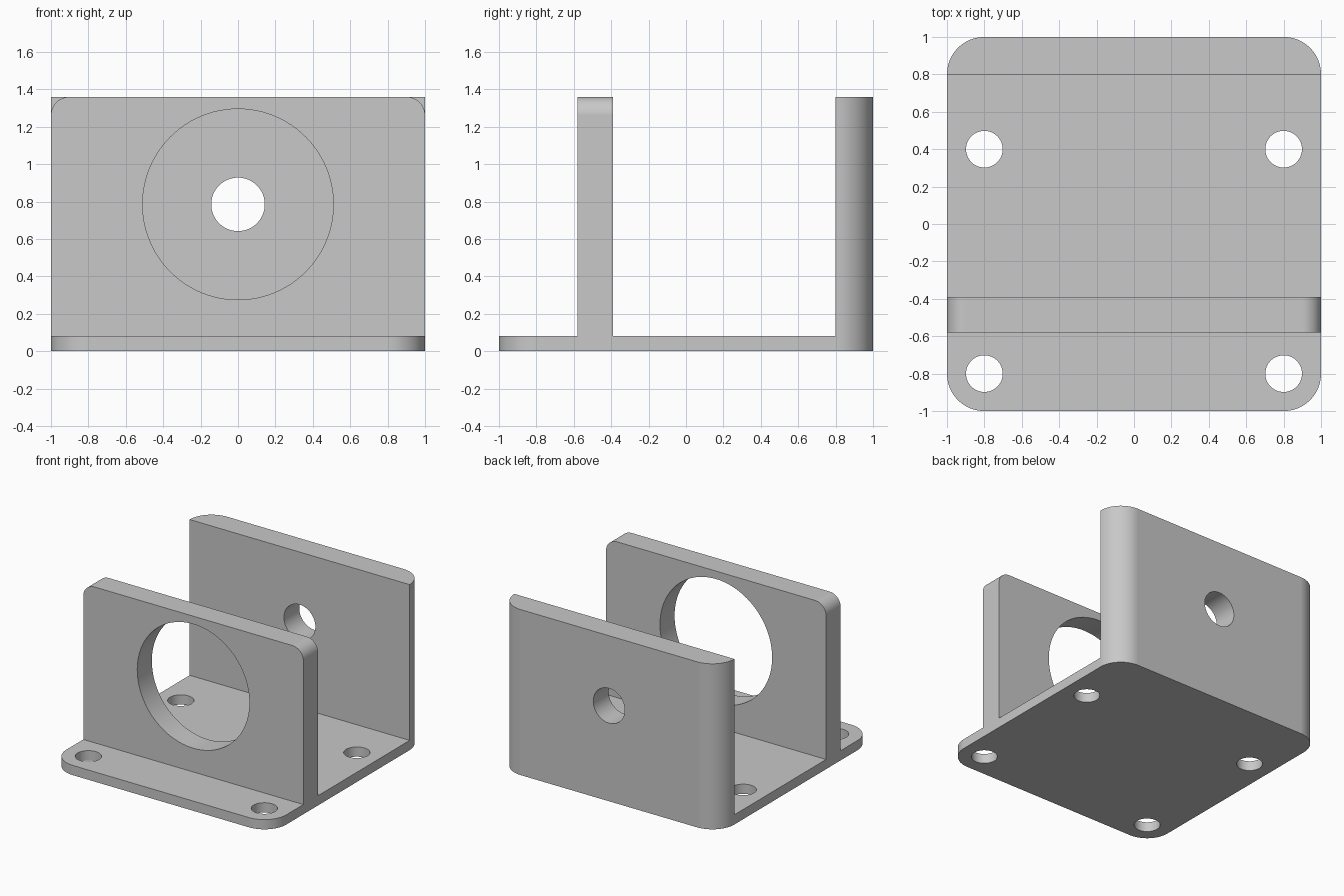
import bpy, bmesh, math

if "Cube" in bpy.data.objects:
    bpy.data.objects.remove(bpy.data.objects["Cube"])

grey = bpy.data.materials.new("plain grey")
grey.diffuse_color = (0.58, 0.58, 0.58, 1)
grey.use_nodes = True
grey.node_tree.nodes["Principled BSDF"].inputs["Base Color"].default_value = grey.diffuse_color


def arc(cx, cy, r, a0, a1, n):
    """Points on an arc, angles in degrees, both ends included."""
    return [(cx + r * math.cos(math.radians(a0 + (a1 - a0) * i / n)),
             cy + r * math.sin(math.radians(a0 + (a1 - a0) * i / n))) for i in range(n + 1)]


def prism(name, pts, axis, lo, hi):
    """Extrude a 2D outline along an axis: x takes (y, z), y takes (x, z), z takes (x, y)."""
    place = {"x": lambda a, b, d: (d, a, b),
             "y": lambda a, b, d: (a, d, b),
             "z": lambda a, b, d: (a, b, d)}[axis]
    bm = bmesh.new()
    low = [bm.verts.new(place(a, b, lo)) for a, b in pts]
    high = [bm.verts.new(place(a, b, hi)) for a, b in pts]
    bm.faces.new(low)
    bm.faces.new(high)
    for i in range(len(pts)):
        j = (i + 1) % len(pts)
        bm.faces.new((low[i], low[j], high[j], high[i]))
    bmesh.ops.recalc_face_normals(bm, faces=bm.faces)
    me = bpy.data.meshes.new(name)
    bm.to_mesh(me)
    bm.free()
    me.materials.append(grey)
    ob = bpy.data.objects.new(name, me)
    bpy.context.collection.objects.link(ob)
    return ob


def cut(ob, tool, op="DIFFERENCE"):
    """Apply a boolean and remove the helper."""
    bpy.context.view_layer.objects.active = ob
    mod = ob.modifiers.new("cut", "BOOLEAN")
    mod.operation, mod.object, mod.solver = op, tool, "EXACT"
    bpy.ops.object.modifier_apply(modifier=mod.name)
    bpy.data.objects.remove(tool)


def circle(cx, cy, r, n=64):
    return arc(cx, cy, r, 0, 360, n)[:-1]


# side profile: base plate with a front plate and a back wall
T, H = 0.08, 1.36
profile = [(-1.2, 0), (1.2, 0), (1.2, H), (0.8, H), (0.8, T),
           (-0.39, T), (-0.39, H), (-0.58, H), (-0.58, T), (-1.2, T)]
bracket = prism("mounting_bracket", profile, "x", -1.2, 1.2)

# rounded square footprint
plan = []
for sx, sy, a in ((1, 1, 0), (-1, 1, 90), (-1, -1, 180), (1, -1, 270)):
    plan += arc(0.8 * sx, 0.8 * sy, 0.2, a, a + 90, 20)
cut(bracket, prism("footprint", plan, "z", -0.5, 2), "INTERSECT")

# rounded top corners of the front plate
for s in (1, -1):
    corner = arc(0.9, H - 0.1, 0.1, 0, 90, 12) + [(0.9, 1.5), (1.1, 1.5), (1.1, H - 0.1)]
    cut(bracket, prism("corner", [(s * x, z) for x, z in corner], "y", -0.7, -0.2))

# bores in the two uprights
cut(bracket, prism("large_bore", circle(0, 0.785, 0.51, 96), "y", -0.7, -0.2))
cut(bracket, prism("small_bore", circle(0, 0.785, 0.143), "y", 0.6, 1.2))

# four screw holes in the base
for x in (-0.8, 0.8):
    for y in (-0.8, 0.4):
        cut(bracket, prism("screw_hole", circle(x, y, 0.098, 48), "z", -0.1, 0.2))

# smooth curves, flat plates
bpy.ops.object.select_all(action="DESELECT")
bracket.select_set(True)
bpy.context.view_layer.objects.active = bracket
bpy.ops.object.shade_smooth_by_angle(angle=math.radians(30))
weighted = bracket.modifiers.new("flat plates", "WEIGHTED_NORMAL")
weighted.keep_sharp = True
